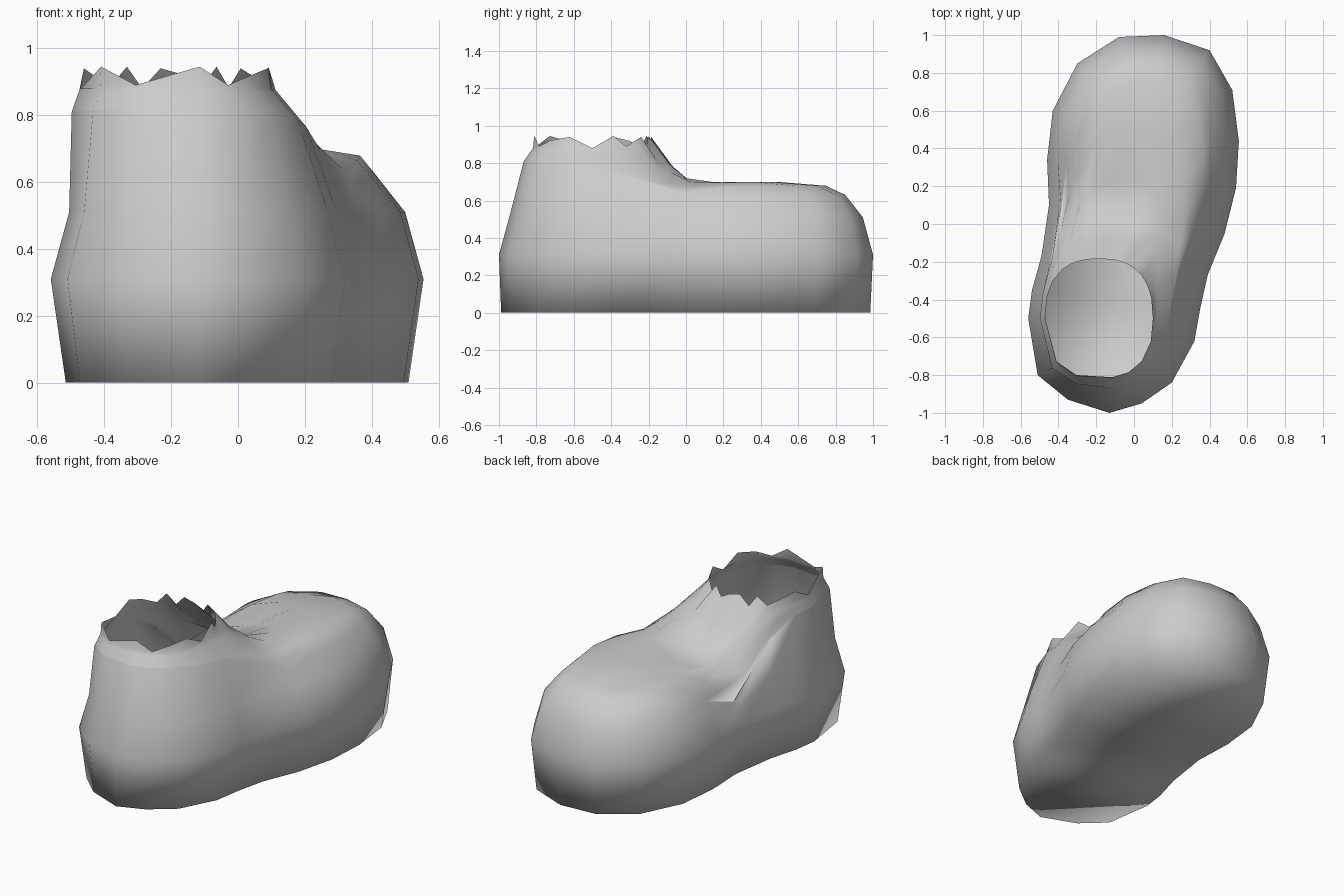
import bpy, bmesh, math
from mathutils import Vector

if "Cube" in bpy.data.objects:
    bpy.data.objects.remove(bpy.data.objects["Cube"])

# widest outline of the shoe (x, y) and the angle of the matching collar point
OUTLINE = [
    (-.13, -1.0, -80), (.04, -.95, -62), (.20, -.84, -42), (.32, -.62, -18),
    (.35, -.45, 0), (.39, -.27, 16), (.48, -.05, 30), (.54, .19, 42),
    (.555, .44, 52), (.52, .71, 62), (.40, .92, 70), (.16, 1.0, 78),
    (-.08, .99, 87), (-.30, .85, 96), (-.43, .60, 106), (-.46, .34, 116),
    (-.45, .10, 128), (-.49, -.17, 147), (-.54, -.35, 164), (-.56, -.50, 180),
    (-.51, -.80, 222), (-.35, -.93, 250)]
N = len(OUTLINE)
RIM = (.945, .89, .92, .94, .88)                 # ragged collar heights


def collar_point(deg):
    """Slightly boxy oval of the ankle opening."""
    c, s = math.cos(math.radians(deg)), math.sin(math.radians(deg))
    box = lambda v: math.copysign(abs(v) ** .8, v)
    return Vector((-.185 + .285 * box(c), -.5 + .315 * box(s)))


def waist_dip(q):
    """How far the foot sinks at the waist, mostly on the inner (left) side."""
    left = min(1, max(0, (.05 - q.x) / .45)) ** 1.3
    right = min(1, max(0, (q.x - .15) / .2))
    return (.27 * left * math.exp(-((q.y - .12) / .25) ** 2)
            + .05 * right * math.exp(-(q.y / .15) ** 2))


def column(i):
    """Points from the sole edge up over the foot to the collar."""
    x, y, deg = OUTLINE[i]
    p, o = Vector((x, y)), collar_point(deg)
    t = (Vector(OUTLINE[(i + 1) % N][:2]) - Vector(OUTLINE[i - 1][:2])).normalized()
    n = Vector((-t.y, t.x))                      # inward direction
    gap = max(.08, (o - p).dot(n))
    b = p + n * (.01 + .035 * abs(n.x))
    c = p + n * min(.055, .62 * gap)
    d = p + n * min(.15, .7 * gap)
    span = (o - d).length
    # the side wall climbs higher where the collar is near
    wall = .63 + .18 * min(1, max(0, 1 - (span - .07) / .25))
    low = max(.43, wall - waist_dip(d))
    pts = [(*b, 0), (*p, .31), (*c, min(.51, low - .07)), (*d, low)]
    rise = 3 if x < 0 else 7                     # rounder on the left of the foot
    reach = min(span, .25)
    for f in (.1, .35, .6, .77, .88):
        q = d.lerp(o, f)
        base = wall + (max(wall, .70) - wall) * min(1, f * rise)
        base = max(low, base - waist_dip(q))
        up = max(0, 1 - (o - q).length / reach)
        pts.append((*q, base + (.89 - base) * up))
    pts.append((*o, RIM[i % 5]))
    return pts


# shoe shell: loft the columns, close the sole, leave the ankle open
bm = bmesh.new()
cols = [[bm.verts.new(p) for p in column(i)] for i in range(N)]
for i in range(N):
    a, b = cols[i], cols[(i + 1) % N]
    for k in range(len(a) - 1):
        bm.faces.new((a[k], b[k], b[k + 1], a[k + 1]))
sole = bm.faces.new([c[0] for c in reversed(cols)])
bmesh.ops.triangulate(bm, faces=[sole])
for f in bm.faces:
    f.smooth = True

mesh = bpy.data.meshes.new("shoe")
bm.to_mesh(mesh)
bm.free()
shoe = bpy.data.objects.new("shoe", mesh)
bpy.context.collection.objects.link(shoe)

grey = bpy.data.materials.new("light grey")
grey.diffuse_color = (.6, .6, .6, 1)
grey.use_nodes = True
grey.node_tree.nodes["Principled BSDF"].inputs["Base Color"].default_value = grey.diffuse_color
mesh.materials.append(grey)
